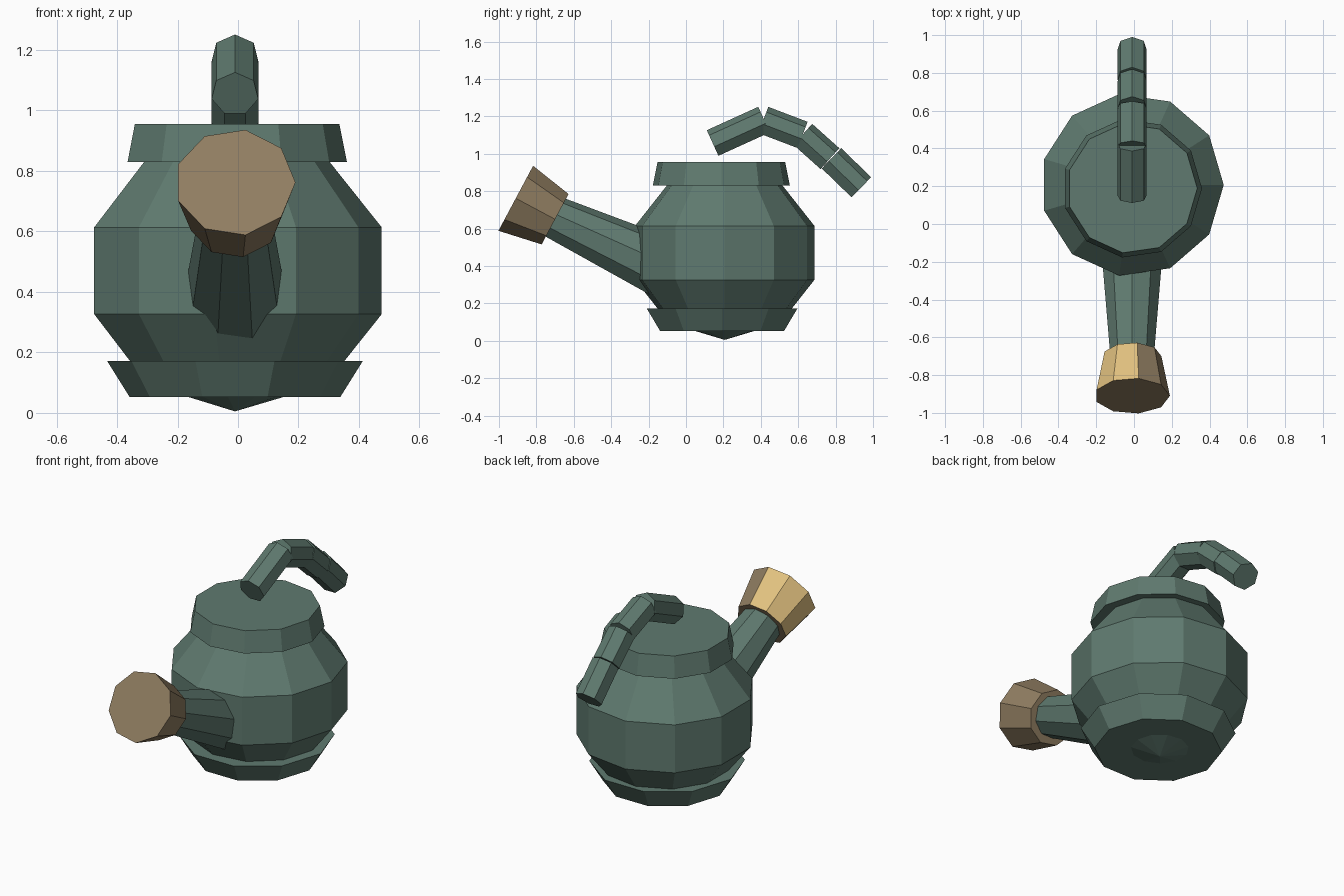
import bpy, bmesh, math
from mathutils import Vector

if "Cube" in bpy.data.objects:
    bpy.data.objects.remove(bpy.data.objects["Cube"])

CX = -0.01  # shared centre line of all parts


def material(name, rgb):
    mat = bpy.data.materials.new(name)
    mat.use_nodes = True
    mat.diffuse_color = (*rgb, 1)
    mat.node_tree.nodes["Principled BSDF"].inputs["Base Color"].default_value = (*rgb, 1)
    return mat


green = material("dull green", (0.115, 0.195, 0.16))
brown = material("brown", (0.28, 0.207, 0.12))
gold = material("pale gold", (0.745, 0.527, 0.209))


def loft(name, rings, sides, start=0, mats=(green,), accent=()):
    """Join rings (y, z, radius) along a straight axis; accent sides use the second material."""
    bm = bmesh.new()
    axis = Vector((0, rings[-1][0] - rings[0][0], rings[-1][1] - rings[0][1])).normalized()
    across = Vector((1, 0, 0))
    up = axis.cross(across)
    loops = []
    for y, z, r in rings:
        loop = []
        for i in range(sides):
            a = math.radians(start) + math.tau * i / sides
            loop.append(bm.verts.new(Vector((CX, y, z)) + r * (math.cos(a) * across + math.sin(a) * up)))
        loops.append(loop)
    for low, high in zip(loops, loops[1:]):
        for i in range(sides):
            j = (i + 1) % sides
            face = bm.faces.new((low[i], low[j], high[j], high[i]))
            face.material_index = int(i in accent)
    for loop, ring in ((loops[0], rings[0]), (loops[-1], rings[-1])):
        if ring[2] > 0.001:
            bm.faces.new(loop)
    bmesh.ops.remove_doubles(bm, verts=bm.verts, dist=0.0005)
    bmesh.ops.recalc_face_normals(bm, faces=bm.faces)
    mesh = bpy.data.meshes.new(name)
    bm.to_mesh(mesh)
    bm.free()
    for mat in mats:
        mesh.materials.append(mat)
    obj = bpy.data.objects.new(name, mesh)
    bpy.context.collection.objects.link(obj)
    return obj


# Round pot body: coarse sphere with five bands
body = []
for i in range(6):
    t = math.pi * i / 5
    body.append((0.207, 0.47 - 0.465 * math.cos(t), 0.51 * math.sin(t)))
loft("pot_body", body, 11)

# Flared foot and top collar
loft("foot_ring", [(0.193, 0.052, 0.348), (0.193, 0.172, 0.423)], 10)
loft("top_collar", [(0.189, 0.83, 0.37), (0.189, 0.955, 0.345)], 11)

# Tapered spout and flared mouth
loft("spout", [(-0.08, 0.367, 0.171), (-0.71, 0.66, 0.117)], 9, 90)
loft("spout_mouth", [(-0.70, 0.65, 0.155), (-0.91, 0.762, 0.2)], 9, 0, (brown, gold), range(2, 5))

# Curved handle made of straight seven-sided segments, back to front
segments = [
    ((0.935, 0.818), (0.775, 0.973)),
    ((0.767, 0.971), (0.622, 1.101)),
    ((0.622, 1.097), (0.412, 1.177)),
    ((0.419, 1.179), (0.144, 1.054)),
]
for n, (back, front) in enumerate(segments, 1):
    loft(f"handle_segment_{n}", [(*back, 0.079), (*front, 0.079)], 7, 90)
